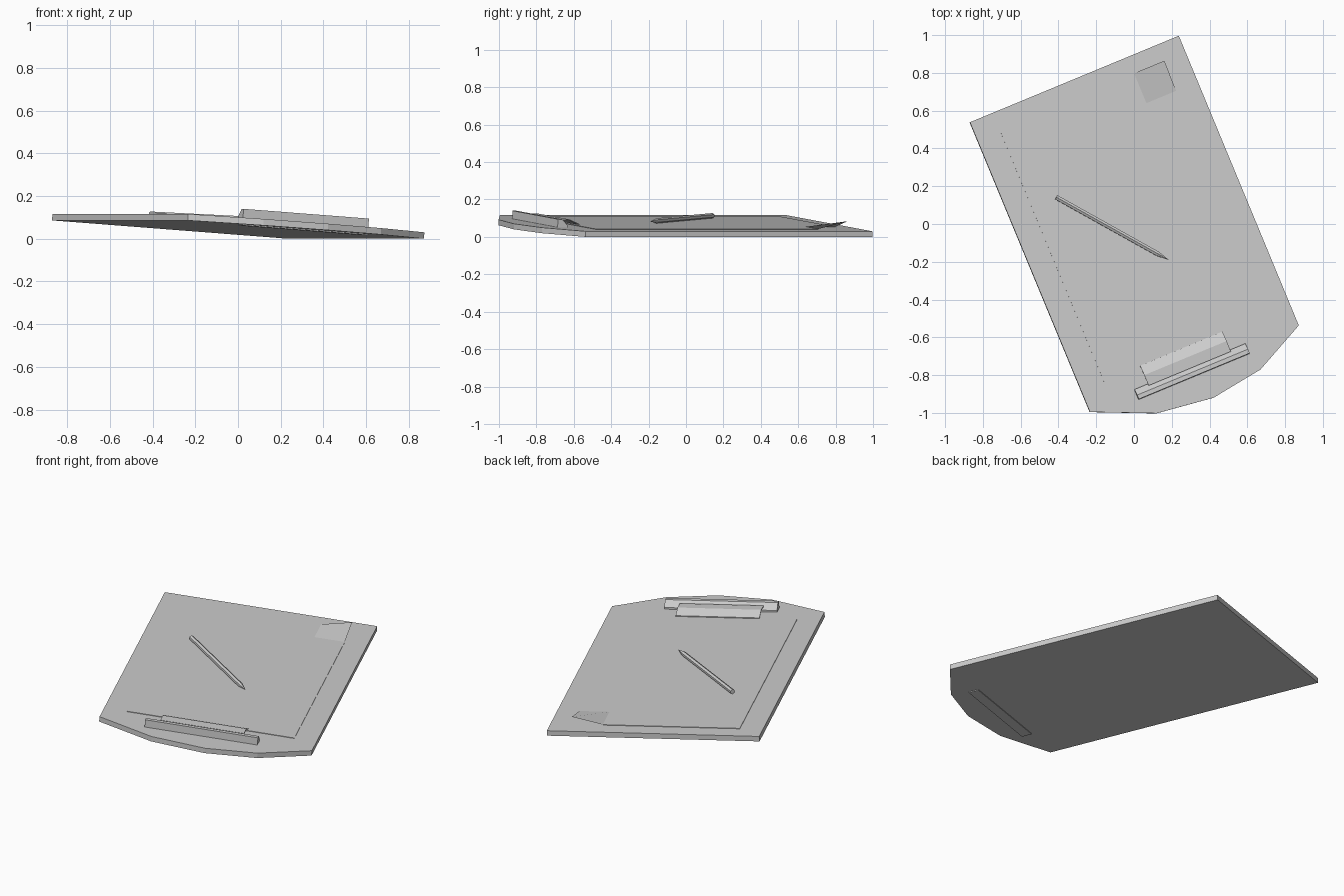
import bpy
import bmesh
from math import radians
from mathutils import Matrix, Vector

cube = bpy.data.objects.get("Cube")
if cube:
    bpy.data.objects.remove(cube, do_unlink=True)

grey = bpy.data.materials.new("plain grey")
grey.use_nodes = True
COLOUR = (0.604, 0.604, 0.604, 1)
grey.diffuse_color = COLOUR
grey.node_tree.nodes["Principled BSDF"].inputs["Base Color"].default_value = COLOUR

# The whole board lies turned and tipped to one side
FRAME = (Matrix.Translation((0, 0, 0.043))
         @ Matrix.Rotation(radians(22.5), 4, 'Z')
         @ Matrix.Rotation(radians(4.1), 4, 'Y'))
THICK = 0.03


def finish(name, bm):
    bmesh.ops.recalc_face_normals(bm, faces=bm.faces)
    mesh = bpy.data.meshes.new(name)
    bm.to_mesh(mesh)
    bm.free()
    mesh.materials.append(grey)
    obj = bpy.data.objects.new(name, mesh)
    obj.matrix_world = FRAME
    bpy.context.collection.objects.link(obj)
    return obj


def prism(name, outline, offset):
    """Extrude a closed outline along an offset."""
    bm = bmesh.new()
    face = bm.faces.new([bm.verts.new(p) for p in outline])
    new = bmesh.ops.extrude_face_region(bm, geom=[face])["geom"]
    bmesh.ops.translate(bm, vec=offset,
                        verts=[v for v in new if isinstance(v, bmesh.types.BMVert)])
    return finish(name, bm)


def side_profile(name, profile, x0, x1):
    return prism(name, [(x0, y, z) for y, z in profile], (x1 - x0, 0, 0))


# Board with a bowed clip end
W, L = 0.6, 0.83
outline = [(W, L), (-W, L), (-W, -L), (-0.275, -0.972),
           (0.036, -1.011), (0.323, -0.968), (W, -L)]
prism("board", [(x, y, 0) for x, y in outline], (0, 0, THICK))

# Paper sheet with one corner curling up
X0, X1, Y0, Y1 = -0.47, 0.475, -0.715, 0.737
CX, CY = 0.304, 0.566
TOP = THICK + 0.003
prism("paper", [(x, y, THICK - 0.002) for x, y in
                ((X0, Y0), (X1, Y0), (X1, CY), (CX, CY), (CX, Y1), (X0, Y1))],
      (0, 0, 0.005))
bm = bmesh.new()
bm.faces.new([bm.verts.new(p) for p in
              ((CX, CY, TOP), (X1, CY, TOP), (X1, Y1, TOP + 0.042), (CX, Y1, TOP))])
finish("curled_paper_corner", bm)

# Clip: wedge-shaped bar through the board and a bent pressing plate
side_profile("clip_bar", [(-0.87, -0.005), (-0.866, 0.073), (-0.843, 0.073),
                          (-0.81, 0.04), (-0.81, -0.005)], -0.337, 0.3)
plate = [(-0.82, 0.058), (-0.76, 0.06), (-0.705, 0.036)]
side_profile("clip_plate", plate + [(y, z + 0.005) for y, z in reversed(plate)],
             -0.261, 0.212)

# Pencil: six-sided shaft and a sharpened tip
R, TIP = 0.014, 0.065
start = Vector((-0.33, 0.288, TOP + R))
end = Vector((0.093, -0.245, TOP + R))
along = (end - start).normalized()
length = (end - start).length - TIP
turn = along.to_track_quat('Z', 'Y').to_matrix().to_4x4()


def pencil_part(name, centre, r2, depth):
    bm = bmesh.new()
    bmesh.ops.create_cone(bm, cap_ends=True, segments=6, radius1=R, radius2=r2,
                          depth=depth, matrix=Matrix.Translation(centre) @ turn)
    finish(name, bm)


pencil_part("pencil_shaft", start + along * length / 2, R, length)
pencil_part("pencil_tip", end - along * TIP / 2, 0.001, TIP)
